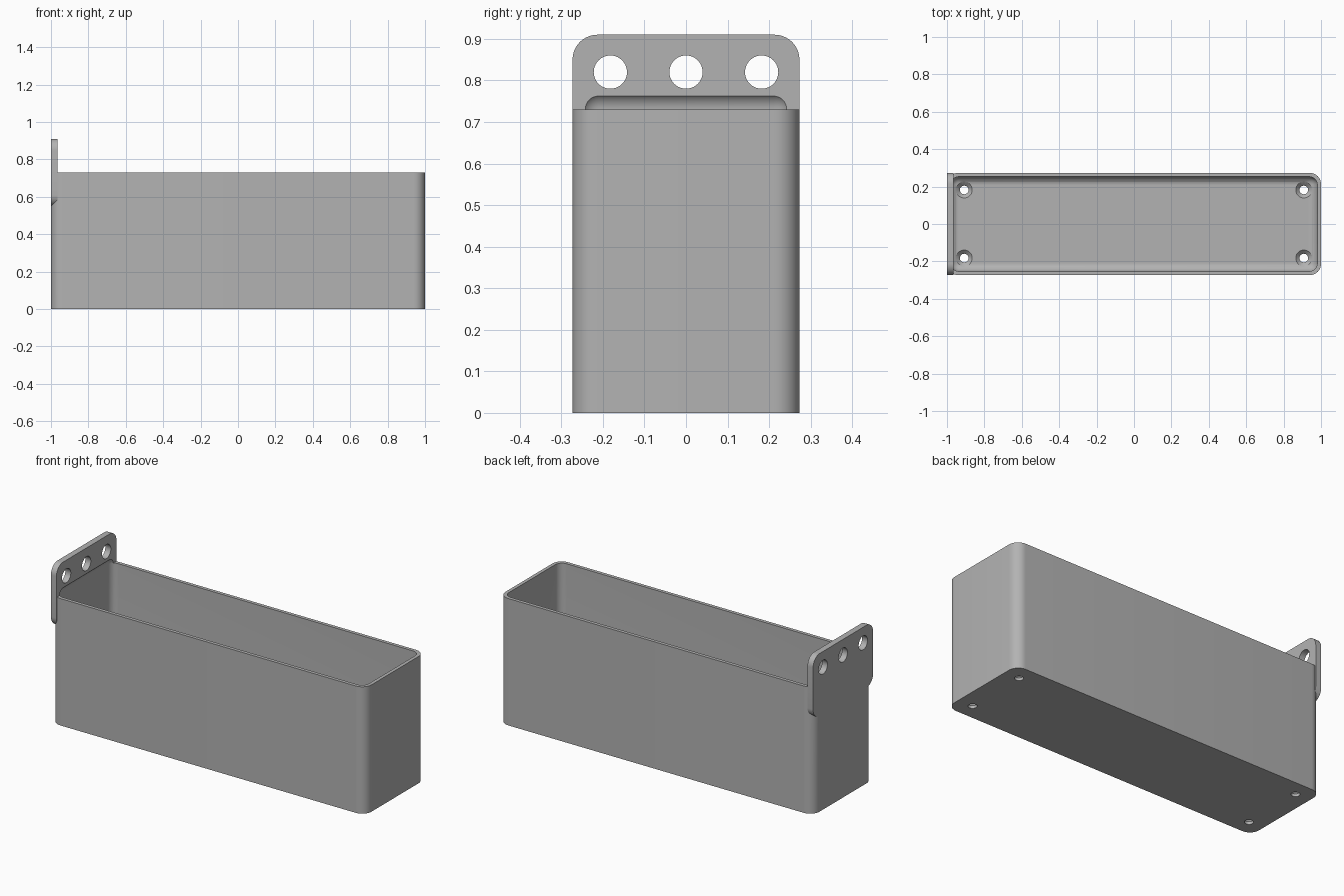
import bpy, bmesh, math
from mathutils import Matrix, Vector

if "Cube" in bpy.data.objects:
    bpy.data.objects.remove(bpy.data.objects["Cube"], do_unlink=True)

LENGTH, WIDTH, HEIGHT = 2.0, 0.546, 0.73
WALL, FLOOR, TAB = 0.02, 0.036, 0.035
CORNER, FILLET = 0.06, 0.043

grey = bpy.data.materials.new("Plain grey")
grey.use_nodes = True
grey.diffuse_color = (0.45, 0.45, 0.45, 1)
grey.node_tree.nodes["Principled BSDF"].inputs["Base Color"].default_value = grey.diffuse_color


def make_object(name, bm):
    bmesh.ops.recalc_face_normals(bm, faces=bm.faces)
    mesh = bpy.data.meshes.new(name)
    bm.to_mesh(mesh)
    bm.free()
    mesh.materials.append(grey)
    obj = bpy.data.objects.new(name, mesh)
    bpy.context.collection.objects.link(obj)
    return obj


def rounded_box(name, low, high, radius, axis=None):
    """Box between two corners; rounds edges along one axis, or all edges."""
    low, high = Vector(low), Vector(high)
    bm = bmesh.new()
    bmesh.ops.create_cube(bm, size=1)
    bmesh.ops.scale(bm, vec=high - low, verts=bm.verts)
    bmesh.ops.translate(bm, vec=(low + high) / 2, verts=bm.verts)
    edges = [e for e in bm.edges if axis is None
             or abs((e.verts[0].co - e.verts[1].co).normalized()[axis]) > 0.9]
    bmesh.ops.bevel(bm, geom=edges, offset=radius, offset_type='OFFSET',
                    segments=10, profile=0.5, affect='EDGES')
    return make_object(name, bm)


def cone(name, centre, r_low, r_high, depth, turn=Matrix()):
    bm = bmesh.new()
    bmesh.ops.create_cone(bm, cap_ends=True, segments=40, radius1=r_low,
                          radius2=r_high, depth=depth,
                          matrix=Matrix.Translation(centre) @ turn)
    return make_object(name, bm)


def combine(target, tool, operation):
    mod = target.modifiers.new(tool.name, 'BOOLEAN')
    mod.operation, mod.solver, mod.object = operation, 'EXACT', tool
    bpy.context.view_layer.objects.active = target
    bpy.ops.object.modifier_apply(modifier=mod.name)
    bpy.data.objects.remove(tool, do_unlink=True)


# Outer shell joined with the upright mounting tab
hx, hy = LENGTH / 2, WIDTH / 2
bin_body = rounded_box("storage_bin", (-hx, -hy, 0), (hx, hy, HEIGHT), CORNER, axis=2)
tab = rounded_box("mounting_tab", (-hx, -hy, 0.55), (-hx + TAB, hy, 0.91), CORNER, axis=0)
combine(bin_body, tab, 'UNION')

# Cavity with filleted edges, which also scoops the foot of the tab
cavity = rounded_box("cavity", (-hx + WALL, -hy + WALL, FLOOR),
                     (hx - WALL, hy - WALL, HEIGHT + FILLET), FILLET)
combine(bin_body, cavity, 'DIFFERENCE')

# Three holes through the tab
sideways = Matrix.Rotation(math.pi / 2, 4, 'Y')
for y in (-0.182, 0, 0.182):
    combine(bin_body, cone("tab_hole", (-hx, y, 0.82), 0.04, 0.04, 0.2, sideways), 'DIFFERENCE')

# Countersunk screw holes in the floor
for x in (-0.908, 0.908):
    for y in (-0.182, 0.182):
        combine(bin_body, cone("screw_hole", (x, y, 0), 0.023, 0.023, 0.2), 'DIFFERENCE')
        combine(bin_body, cone("countersink", (x, y, FLOOR - 0.005), 0.023, 0.053, 0.03),
                'DIFFERENCE')

# Smooth rounded surfaces, crisp edges
bpy.ops.object.select_all(action='DESELECT')
bin_body.select_set(True)
bpy.context.view_layer.objects.active = bin_body
bpy.ops.object.shade_smooth_by_angle(angle=math.radians(25))
